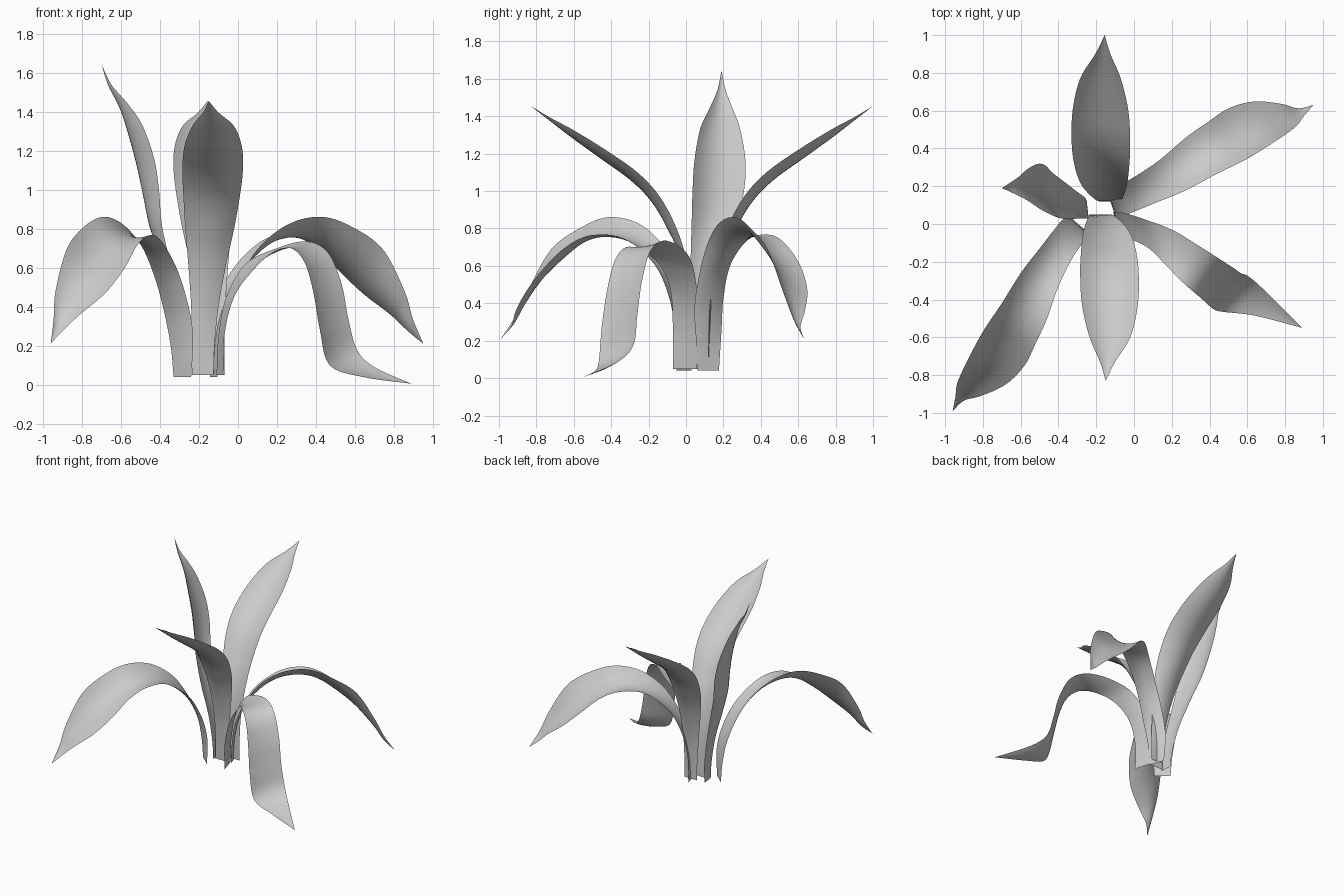
import bpy, math
from mathutils import Vector, Matrix


def spline(pts, t):
    """Catmull-Rom position along a list of points."""
    i = min(int(t), len(pts) - 2)
    u = t - i
    p1, p2 = pts[i], pts[i + 1]
    p0 = pts[i - 1] if i > 0 else p1 * 2 - p2
    p3 = pts[i + 2] if i + 2 < len(pts) else p2 * 2 - p1
    return 0.5 * (2 * p1 + (p2 - p0) * u + (2 * p0 - 5 * p1 + 4 * p2 - p3) * u ** 2
                  + (3 * p1 - p0 - 3 * p2 + p3) * u ** 3)


def leaf(name, right, left, cup, sub=5, across=10):
    """Loft between two edge curves, flat at the base and bowed outward further up."""
    right = [Vector(p) for p in right]
    left = [Vector(p) for p in left]
    n = (len(right) - 1) * sub
    verts, faces = [], []
    for k in range(n + 1):
        t = k / sub
        a, b = spline(right, t), spline(left, t)
        t0, t1 = max(t - 0.2, 0), min(t + 0.2, len(right) - 1)
        tangent = spline(right, t1) + spline(left, t1) - spline(right, t0) - spline(left, t0)
        out = (b - a).cross(tangent.normalized())      # length equals the leaf width
        bow = cup * min(1, t / 4)
        for j in range(across + 1):
            s = j / across
            verts.append(a.lerp(b, s) + out * bow * 4 * s * (1 - s))
    w = across + 1
    for k in range(n):
        for j in range(across):
            i = k * w + j
            faces.append((i, i + 1, i + w + 1, i + w))
    me = bpy.data.meshes.new(name)
    me.from_pydata(verts, [], faces)
    me.validate()
    me.shade_smooth()
    ob = bpy.data.objects.new(name, me)
    bpy.context.collection.objects.link(ob)
    return ob


def turned(pts, angle, src, dst):
    """Rotate points about z around src, then move src to dst."""
    rot = Matrix.Rotation(math.radians(angle), 3, 'Z')
    return [rot @ (Vector(p) - Vector(src)) + Vector(dst) for p in pts]


# Upright leaves, front and back: right x, left x, y, z
upright = [(-.235, -.125, .05, .05), (-.235, -.12, .05, .2), (-.24, -.1, .04, .4),
           (-.255, -.06, .005, .62), (-.27, -.02, -.05, .8), (-.28, .01, -.14, .97),
           (-.285, .025, -.26, 1.1), (-.275, .02, -.43, 1.22), (-.235, -.02, -.6, 1.325),
           (-.18, -.10, -.73, 1.395), (-.15, -.15, -.83, 1.455)]
r = [(a, y, z) for a, b, y, z in upright]
l = [(b, y, z) for a, b, y, z in upright]
leaf("front_leaf", r, l, .18)
src, dst = (-.15, -.83, 0), (-.155, 1.0, 0)
leaf("back_leaf", turned(r, 180, src, dst), turned(l, 180, src, dst), .18)

# Tallest leaf on the left, turned slightly to the back
r = [(-.25, .12, .05), (-.26, .14, .2), (-.30, .17, .4), (-.365, .22, .62),
     (-.43, .27, .82), (-.47, .31, 1.0), (-.51, .318, 1.16), (-.565, .29, 1.33),
     (-.61, .25, 1.44), (-.665, .212, 1.54), (-.70, .19, 1.645)]
l = [(-.24, .03, .05), (-.25, .03, .2), (-.285, .03, .4), (-.345, .025, .62),
     (-.39, .03, .82), (-.405, .035, 1.0), (-.43, .045, 1.16), (-.49, .075, 1.33),
     (-.565, .125, 1.44), (-.65, .168, 1.54), (-.70, .19, 1.645)]
leaf("left_tall_leaf", r, l, .18)

# Arching leaves, front left and back right
r = [(-.33, .03, .04), (-.345, .03, .2), (-.38, .02, .38), (-.43, -.04, .56),
     (-.50, -.13, .72), (-.6, -.26, .83), (-.70, -.42, .86), (-.8, -.57, .80),
     (-.88, -.72, .69), (-.935, -.84, .48), (-.945, -.91, .335), (-.96, -.99, .21)]
l = [(-.24, -.05, .04), (-.23, -.06, .25), (-.26, -.09, .43), (-.32, -.17, .61),
     (-.4, -.33, .745), (-.46, -.5, .765), (-.52, -.63, .71), (-.58, -.75, .6),
     (-.68, -.85, .47), (-.81, -.91, .36), (-.90, -.935, .275), (-.96, -.99, .21)]
leaf("front_left_arching_leaf", r, l, .15)
src, dst = (-.96, -.99, 0), (.95, .63, 0)
leaf("back_right_arching_leaf", turned(r, 150, src, dst), turned(l, 150, src, dst), .15)

# Drooping leaf, front right, tip resting on the ground
r = [(-.07, -.07, .05), (-.07, -.07, .25), (-.02, -.08, .45), (.08, -.13, .59),
     (.18, -.23, .68), (.27, -.32, .70), (.34, -.38, .63), (.385, -.42, .48),
     (.42, -.45, .28), (.47, -.465, .1), (.64, -.485, .04), (.89, -.55, .005)]
l = [(-.11, .06, .05), (-.1, .06, .25), (-.06, .06, .45), (.04, .03, .62),
     (.2, -.03, .70), (.35, -.12, .735), (.46, -.19, .68), (.53, -.235, .52),
     (.565, -.26, .34), (.61, -.28, .18), (.70, -.36, .09), (.89, -.55, .005)]
leaf("front_right_drooping_leaf", r, l, .06)
